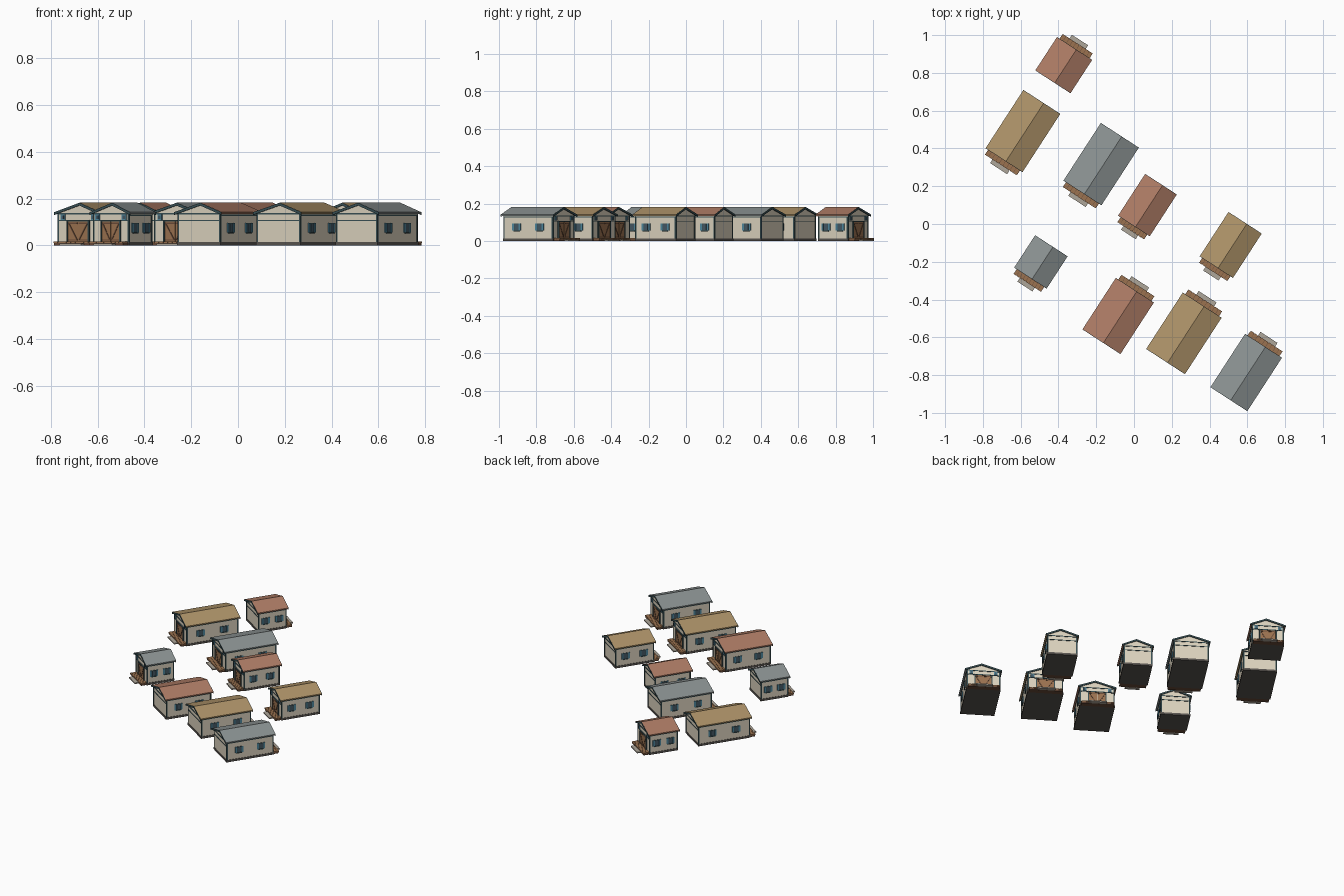
import bpy, bmesh
from math import radians
from mathutils import Matrix, Vector

if "Cube" in bpy.data.objects:
    bpy.data.objects.remove(bpy.data.objects["Cube"])

def mat(name, r, g, b):
    m = bpy.data.materials.new(name)
    m.diffuse_color = (r, g, b, 1)
    m.use_nodes = True
    m.node_tree.nodes["Principled BSDF"].inputs["Base Color"].default_value = m.diffuse_color
    return m

WALL = mat("wall_cream", .72, .65, .52)
BASE = mat("base_grey", .10, .09, .08)
TRIM = mat("trim_dark_teal", .04, .08, .09)
BLUE = mat("shutter_blue", .08, .25, .35)
GLASS = mat("glass", .06, .10, .13)
WOOD = mat("wood", .33, .17, .08)
DARKWOOD = mat("dark_wood", .14, .07, .04)
STONE = mat("step_stone", .42, .38, .32)
ROOFS = {"red": mat("roof_red", .42, .20, .13),
         "tan": mat("roof_tan", .42, .29, .14),
         "grey": mat("roof_grey", .26, .29, .29)}

def finish(name, bm, m, M):
    bmesh.ops.recalc_face_normals(bm, faces=bm.faces)
    me = bpy.data.meshes.new(name)
    bm.to_mesh(me)
    bm.free()
    me.materials.append(m)
    ob = bpy.data.objects.new(name, me)
    ob.matrix_world = M
    bpy.context.collection.objects.link(ob)

def boxes(name, items, m, M):
    """items: (x0, x1, y0, y1, z0, z1)"""
    bm = bmesh.new()
    for x0, x1, y0, y1, z0, z1 in items:
        T = Matrix.Translation(((x0+x1)/2, (y0+y1)/2, (z0+z1)/2)) @ \
            Matrix.Diagonal((abs(x1-x0), abs(y1-y0), abs(z1-z0), 1))
        bmesh.ops.create_cube(bm, size=1, matrix=T)
    finish(name, bm, m, M)

def prisms(name, profiles, m, M):
    """profiles: (list of (x, z), y0, y1)"""
    bm = bmesh.new()
    for pts, y0, y1 in profiles:
        f = bm.faces.new([bm.verts.new((x, y0, z)) for x, z in pts])
        ex = bmesh.ops.extrude_face_region(bm, geom=[f])
        vs = [v for v in ex["geom"] if isinstance(v, bmesh.types.BMVert)]
        bmesh.ops.translate(bm, verts=vs, vec=Vector((0, y1-y0, 0)))
    finish(name, bm, m, M)

def house(i, x, y, w, l, facing, colour):
    n = f"house_{i}_"
    M = Matrix.Translation((x, y, 0)) @ Matrix.Rotation(radians(-33 + (180 if facing > 0 else 0)), 4, 'Z')
    rx = -facing * 0.05 * w                # ridge sits slightly off centre
    R, H = w/2, l/2                        # roof half sizes
    a, b = R - .012, H - .01               # wall half sizes
    ez, pz, t = .142, .182, .008           # eave, peak, thickness
    under = lambda px: (pz - t) - (pz - ez) * abs(px - rx) / (R + (rx if px < rx else -rx))

    # foundation and walls with gables
    boxes(n+"foundation", [(-a-.003, a+.003, -b-.003, b+.003, 0, .014)], BASE, M)
    prisms(n+"walls", [([(-a, .012), (a, .012), (a, under(a)), (rx, pz-t), (-a, under(-a))], -b, b)], WALL, M)

    # pitched roof and ridge cap
    chev = [(-R, ez), (rx, pz), (R, ez), (R, ez-t), (rx, pz-t), (-R, ez-t)]
    prisms(n+"roof", [(chev, -H, H)], ROOFS[colour], M)
    rake = [(px, z - .0005 if k < 3 else z - .004) for k, (px, z) in enumerate(chev)]
    prisms(n+"rake_boards", [(rake, -H-.002, -H+.002), (rake, H-.002, H+.002)], TRIM, M)

    # corner boards, eave boards and gable bands
    c = .006
    trim = []
    for sx in (-1, 1):
        for sy in (-1, 1):
            trim.append((sx*(a-c), sx*(a+.002), sy*(b-c), sy*(b+.002), .012, .132))
    for s in (-1, 1):
        trim.append((-a, a, s*(b-.002), s*(b+.003), .132, .137))
        trim.append((-a, a, s*(b-.002), s*(b+.003), .104, .108))
        trim.append((s*(a-.002), s*(a+.003), -b, b, .126, .132))
    boxes(n+"trim", trim, TRIM, M)

    # side windows with shutters and sills
    glass, shut, frame = [], [], []
    for s in (-1, 1):
        for k in (-1, 1):
            cy = k * l * .22
            frame.append((s*(a-.002), s*(a+.003), cy-.015, cy+.015, .055, .095))
            glass.append((s*a, s*(a+.004), cy-.012, cy+.012, .058, .092))
            for q in (-1, 1):
                shut.append((s*a, s*(a+.005), cy+q*.015, cy+q*.027, .055, .095))
            frame.append((s*a, s*(a+.007), cy-.018, cy+.018, .051, .055))
    # small upper front lights
    for s in (-1, 1):
        cx = s * w * .33
        shut.append((cx-.011, cx+.011, -b, -b-.005, .109, .131))
        glass.append((cx-.006, cx+.006, -b, -b-.007, .112, .128))
    boxes(n+"window_frames", frame, TRIM, M)
    boxes(n+"window_glass", glass, GLASS, M)
    boxes(n+"shutters", shut, BLUE, M)

    # double front door with rails and braces
    d = w * .22
    boxes(n+"door_frame", [(-d-.006, -d, -b, -b-.007, .014, .108), (d, d+.006, -b, -b-.007, .014, .108),
                           (-d, d, -b, -b-.007, .102, .108)], TRIM, M)
    boxes(n+"door_leaves", [(s*.001, s*d, -b, -b-.004, .014, .102) for s in (-1, 1)], WOOD, M)
    boxes(n+"door_rails", [(s*.003, s*(d-.002), -b, -b-.006, z, z+.005) for s in (-1, 1) for z in (.02, .092)], DARKWOOD, M)
    prisms(n+"door_braces", [([(s*.003, .025), (s*.009, .025), (s*(d-.002), .092), (s*(d-.008), .092)], -b, -b-.006)
                             for s in (-1, 1)], DARKWOOD, M)

    # plank deck and stone step
    k, D = 9, a - .004
    pw = 2 * D / k
    boxes(n+"deck_planks", [(-D+j*pw, -D+(j+1)*pw-.002, -b, -H-.032, .009, .016) for j in range(k)], WOOD, M)
    boxes(n+"deck_base", [(-D, D, -b, -H-.029, 0, .01)], DARKWOOD, M)
    boxes(n+"step", [(-w*.23, w*.23, -H-.03, -H-.055, 0, .008)], STONE, M)

# centre x, y, roof width, length, facing, roof colour
HOUSES = [(-.372, .841, .222, .207, 1, "red"),
          (-.588, .492, .233, .364, -1, "tan"),
          (-.174, .317, .240, .360, -1, "grey"),
          (.071, .100, .200, .260, -1, "red"),
          (.512, -.111, .210, .276, -1, "tan"),
          (-.493, -.201, .205, .200, -1, "grey"),
          (-.084, -.487, .240, .321, 1, "red"),
          (.264, -.579, .245, .352, 1, "tan"),
          (.594, -.786, .233, .333, 1, "grey")]
for i, h in enumerate(HOUSES, 1):
    house(i, *h)
